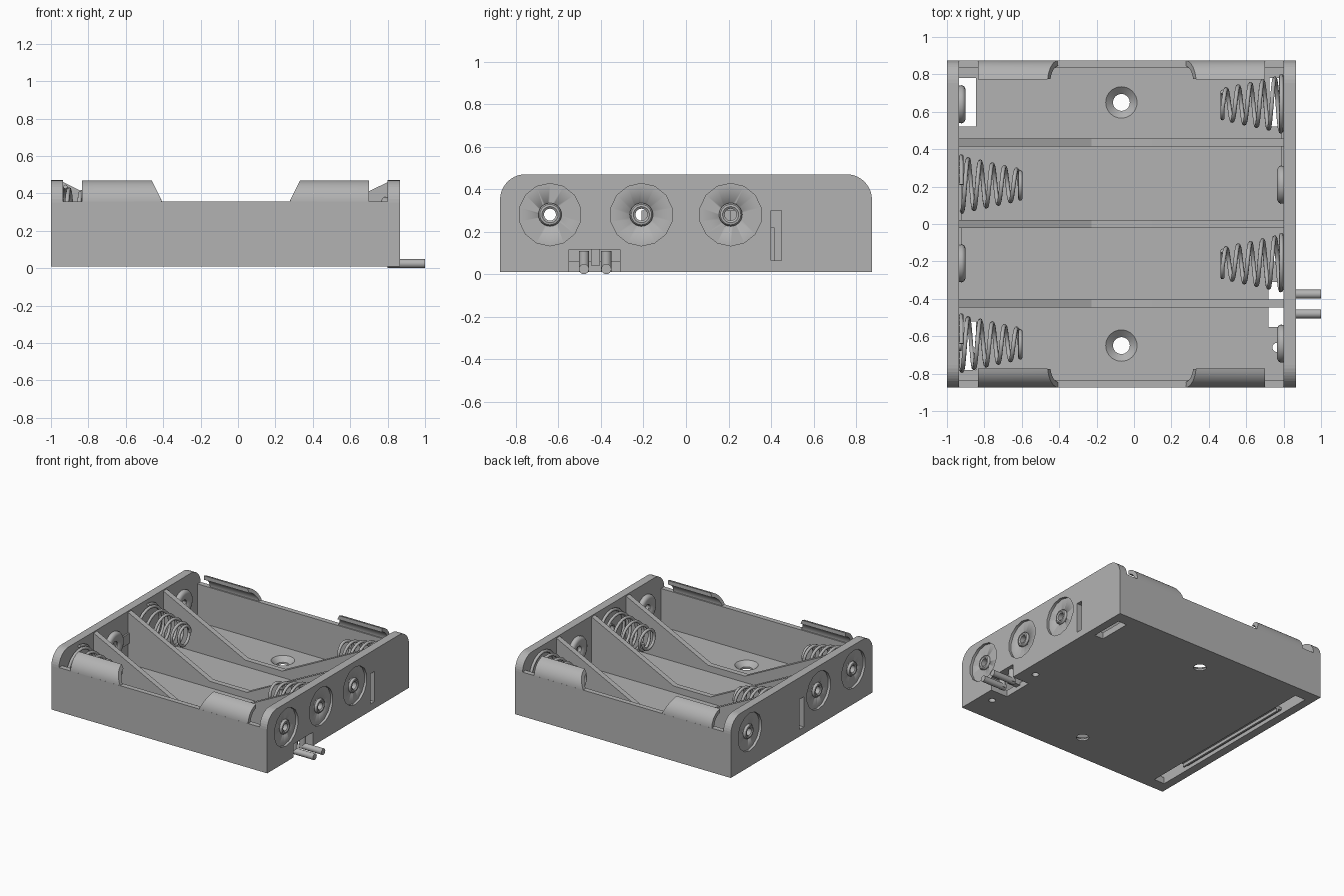
import bpy, bmesh, math
from mathutils import Matrix

if "Cube" in bpy.data.objects:
    bpy.data.objects.remove(bpy.data.objects["Cube"])

grey = bpy.data.materials.new("plain grey")
grey.use_nodes = True
colour = (0.45, 0.45, 0.45, 1)
grey.diffuse_color = colour
grey.node_tree.nodes["Principled BSDF"].inputs["Base Color"].default_value = colour

LEFT, RIGHT = -0.935, 0.80          # inner faces of the end walls
MID = (LEFT + RIGHT) / 2
AXIS_Z = 0.28                       # height of the cell axes
LANES = (-0.64, -0.21, 0.21, 0.64)


def finish(name, bm, smooth=False):
    bmesh.ops.recalc_face_normals(bm, faces=bm.faces)
    mesh = bpy.data.meshes.new(name)
    bm.to_mesh(mesh)
    bm.free()
    mesh.materials.append(grey)
    obj = bpy.data.objects.new(name, mesh)
    bpy.context.collection.objects.link(obj)
    if smooth:
        bpy.ops.object.select_all(action='DESELECT')
        obj.select_set(True)
        bpy.context.view_layer.objects.active = obj
        bpy.ops.object.shade_smooth_by_angle(angle=math.radians(40))
    return obj


def prism(name, points, start, end, axis='x', smooth=False):
    """Extrude a (y, z) outline along x, or an (x, z) outline along y."""
    bm = bmesh.new()
    place = (lambda p, d: (d, p[0], p[1])) if axis == 'x' else (lambda p, d: (p[0], d, p[1]))
    a = [bm.verts.new(place(p, start)) for p in points]
    b = [bm.verts.new(place(p, end)) for p in points]
    bm.faces.new(a)
    bm.faces.new(b)
    for i in range(len(a)):
        j = (i + 1) % len(a)
        bm.faces.new((a[i], a[j], b[j], b[i]))
    return finish(name, bm, smooth)


def box(name, x0, x1, y0, y1, z0, z1):
    return prism(name, [(y0, z0), (y1, z0), (y1, z1), (y0, z1)], x0, x1)


def lathe(name, profile, matrix, sides=24, smooth=True):
    """Spin a closed (radius, height) outline around z, then place it."""
    bm = bmesh.new()
    rings = []
    for i in range(sides):
        a = math.tau * i / sides
        rings.append([bm.verts.new((r * math.cos(a), r * math.sin(a), h)) for r, h in profile])
    n = len(profile)
    for i in range(sides):
        p, q = rings[i], rings[(i + 1) % sides]
        for j in range(n):
            k = (j + 1) % n
            bm.faces.new((p[j], p[k], q[k], q[j]))
    bmesh.ops.remove_doubles(bm, verts=bm.verts, dist=1e-5)
    bmesh.ops.dissolve_degenerate(bm, edges=bm.edges, dist=1e-5)
    bm.transform(matrix)
    return finish(name, bm, smooth)


def rod(name, radius, z0, z1, matrix, sides=16):
    return lathe(name, [(0, z0), (radius, z0), (radius, z1), (0, z1)], matrix, sides)


def facing(side, y):
    """Frame on an end wall's inner face whose z axis points outwards."""
    x = RIGHT if side > 0 else LEFT
    return Matrix.Translation((x, y, AXIS_Z)) @ Matrix.Rotation(side * math.pi / 2, 4, 'Y')


def cut(obj, cutters):
    for c in cutters:
        c.hide_render = True
        m = obj.modifiers.new("cut", 'BOOLEAN')
        m.operation, m.solver, m.object = 'DIFFERENCE', 'EXACT', c
    graph = bpy.context.evaluated_depsgraph_get()
    mesh = bpy.data.meshes.new_from_object(obj.evaluated_get(graph))
    obj.modifiers.clear()
    obj.data = mesh
    for c in cutters:
        bpy.data.objects.remove(c)


# Floor with screw holes, contact slots and wire opening
floor = box("floor", LEFT, RIGHT, -0.86, 0.86, 0.01, 0.06)
cutters = [box("cutter", LEFT - 0.01, -0.845, -0.78, 0.78, 0, 0.04),
           box("cutter", 0.725, 0.81, 0.52, 0.78, 0, 0.1),
           box("cutter", 0.72, 0.81, -0.55, -0.31, 0, 0.1)]
for s in (-1, 1):
    cutters.append(box("cutter", LEFT - 0.01, -0.845, s * 0.52, s * 0.78, 0.03, 0.1))
    cutters.append(lathe("cutter", [(0, 0), (0.045, 0), (0.045, 0.025), (0.085, 0.061),
                                    (0.085, 0.1), (0, 0.1)],
                         Matrix.Translation((MID, s * 0.65, 0)), 32))
for y in (-0.66, -0.18):
    cutters.append(rod("cutter", 0.025, 0, 0.1, Matrix.Translation((0.765, y, 0))))
cut(floor, cutters)

# End walls with rounded top corners, round recesses and slots
R = 0.12
arc = [(0.875 - R + R * math.cos(t), 0.47 - R + R * math.sin(t))
       for t in [math.pi / 2 * i / 10 for i in range(11)]]
outline = [(-0.875, 0.01), (0.875, 0.01)] + arc + [(-y, z) for y, z in reversed(arc)]
riveted = {1: LANES[:3], -1: (LANES[0], LANES[1], LANES[3])}
for side, label in ((1, "left"), (-1, "right")):
    inner = RIGHT if side > 0 else LEFT
    wall = prism(label + "_end_wall", outline, inner, inner + side * 0.065)
    slot_y = 0.425 if side > 0 else 0.0
    lo, hi = sorted((inner - side * 0.01, inner + side * 0.1))
    cutters = [box("cutter", lo, hi, slot_y - 0.025, slot_y + 0.025, 0.065, 0.30)]
    if side > 0:
        cutters.append(box("cutter", lo, hi, -0.55, -0.31, 0, 0.115))
    for y in riveted[side]:
        cutters.append(rod("cutter", 0.147, 0.045, 0.1, facing(side, y), 14))
        cutters.append(rod("cutter", 0.036, -0.02, 0.06, facing(side, y)))
    cut(wall, cutters)
    # Hollow rivets
    for y in riveted[side]:
        lathe(label + "_rivet", [(0.028, -0.012), (0.038, -0.012), (0.038, 0.045), (0.055, 0.045),
                                 (0.055, 0.054), (0.048, 0.063), (0.038, 0.065), (0.028, 0.058)],
              facing(side, y))

# Low side walls with curled retaining tabs
tab_arc = [p for p in arc if p[0] > 0.77]
r = R - 0.03
tab_inner = [(0.875 - R + r * math.cos(t), 0.47 - R + r * math.sin(t))
             for t in [math.pi / 2 * i / 10 for i in range(9)]]
tab = [(0.875, 0.34)] + tab_arc + [(0.775, 0.468), (0.775, 0.437)] + tab_inner[::-1] + [(0.845, 0.34)]
for s, label in ((-1, "front"), (1, "back")):
    box(label + "_side_wall", LEFT, RIGHT, *sorted((s * 0.835, s * 0.875)), 0.01, 0.355)
    for x_out, x_in in ((-0.835, -0.405), (0.70, 0.275)):
        o = prism(label + "_tab", [(s * y, z) for y, z in tab], x_out, x_in, smooth=True)
        slope = 0.5 if x_in > x_out else -0.5
        for v in o.data.vertices:
            if abs(v.co.x - x_in) < 0.01:
                v.co.x -= slope * max(0, v.co.z - 0.355)

# Dividers that dip towards the middle
rib = [(LEFT, 0.04), (LEFT, 0.46), (MID - 0.16, 0.11), (MID + 0.16, 0.11), (RIGHT, 0.46), (RIGHT, 0.04)]
for y in (-0.425, 0.0, 0.435):
    prism("divider", rib, y - 0.021, y + 0.021, 'y')


# Conical contact springs
def spring(side, y, turns=6.25, steps=20):
    data = bpy.data.curves.new("contact_spring", 'CURVE')
    data.dimensions = '3D'
    data.bevel_depth = 0.0115
    data.bevel_resolution = 2
    data.use_fill_caps = True
    line = data.splines.new('POLY')
    n = int(turns * steps)
    line.points.add(n)
    frame = facing(side, y)
    for i, p in enumerate(line.points):
        f = i / n
        # end coils lie flat, the others are evenly pitched
        h = 0.012 + 0.315 * min(max((f * turns - 0.7) / (turns - 1.4), 0), 1)
        rad = 0.155 - 0.088 * f
        a = math.tau * turns * f
        p.co = frame @ Matrix.Translation((rad * math.cos(a), rad * math.sin(a), -h)).to_translation().to_4d()
    data.materials.append(grey)
    obj = bpy.data.objects.new("contact_spring", data)
    bpy.context.collection.objects.link(obj)


# Springs and domed contact buttons alternate from lane to lane
button = [(0.03, 0), (0.10, 0), (0.102, -0.015), (0.095, -0.028), (0.08, -0.035),
          (0.05, -0.033), (0.03, -0.022)]
for i, y in enumerate(LANES):
    side = -1 if i % 2 == 0 else 1
    spring(side, y)
    lathe("contact_button", button, facing(-side, y), 28)

# Flat strips joining neighbouring contacts
box("right_contact_strip", LEFT, LEFT + 0.012, -0.21, 0.21, 0.22, 0.30)
box("left_contact_strip", RIGHT - 0.012, RIGHT, 0.21, 0.64, 0.22, 0.30)
box("underside_strip", -0.905, -0.89, -0.52, 0.52, 0.016, 0.045)

# Lead wires with bent inner ends
for y in (-0.48, -0.375):
    rod("lead_wire", 0.024, 0.80, 1.0,
        Matrix.Translation((0, y, 0.024)) @ Matrix.Rotation(math.pi / 2, 4, 'Y'))
    rod("lead_wire_bend", 0.024, 0.01, 0.11, Matrix.Translation((0.822, y, 0)))
